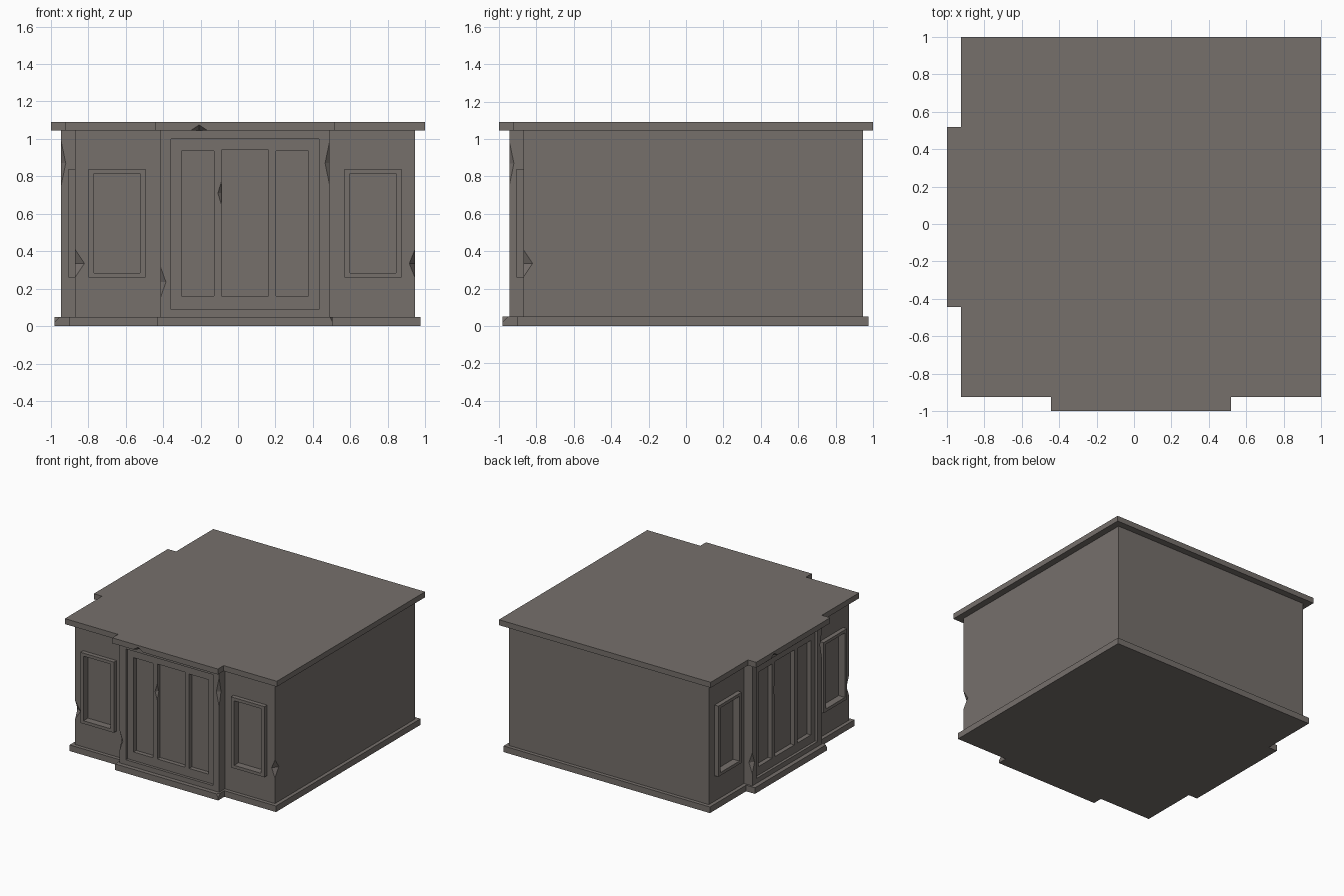
import bpy, bmesh
from mathutils import Vector, Matrix

cube = bpy.data.objects.get("Cube")
if cube:
    bpy.data.objects.remove(cube, do_unlink=True)

CENTRE = Vector((0.0375, 0.0375, 0))       # middle of the square main block
TURNS = (Matrix.Identity(3), Matrix.Rotation(-1.5707963, 3, 'Z'))  # front and left facades

stone = bpy.data.materials.new("warm grey stone")
stone.use_nodes = True
colour = (0.18, 0.16, 0.148, 1)
stone.diffuse_color = colour
stone.node_tree.nodes["Principled BSDF"].inputs["Base Color"].default_value = colour


def finish(name, bm):
    bmesh.ops.recalc_face_normals(bm, faces=bm.faces)
    mesh = bpy.data.meshes.new(name)
    bm.to_mesh(mesh)
    bm.free()
    mesh.materials.append(stone)
    obj = bpy.data.objects.new(name, mesh)
    obj.location = CENTRE
    bpy.context.collection.objects.link(obj)
    return obj


def plan_slab(name, s, h, d, z0, z1):
    """Square of half-size s with a bay of half-width h and reach d on two sides."""
    plan = [(-s, -s), (-h, -s), (-h, -d), (h, -d), (h, -s), (s, -s),
            (s, s), (-s, s), (-s, h), (-d, h), (-d, -h), (-s, -h)]
    bm = bmesh.new()
    face = bm.faces.new([bm.verts.new((x, y, z0)) for x, y in plan])
    up = bmesh.ops.extrude_face_region(bm, geom=[face], use_keep_orig=True)
    moved = [v for v in up["geom"] if isinstance(v, bmesh.types.BMVert)]
    bmesh.ops.translate(bm, verts=moved, vec=(0, 0, z1 - z0))
    return finish(name, bm)


def boxes(name, specs):
    """Boxes (x0, x1, y0, y1, z0, z1) given on the front, repeated on the left facade."""
    bm = bmesh.new()
    for turn in TURNS:
        for x0, x1, y0, y1, z0, z1 in specs:
            new = bmesh.ops.create_cube(bm, size=1)["verts"]
            for v in new:
                p = Vector((x0 + (v.co.x + .5) * (x1 - x0),
                            y0 + (v.co.y + .5) * (y1 - y0),
                            z0 + (v.co.z + .5) * (z1 - z0)))
                v.co = turn @ p
    return finish(name, bm)


def chips(name, specs):
    """Diamond-shaped cutters given as (centre, radii)."""
    bm = bmesh.new()
    for turn in TURNS:
        for centre, radii in specs:
            verts = []
            for axis in range(3):
                for sign in (-1, 1):
                    p = Vector(centre)
                    p[axis] += sign * radii[axis]
                    verts.append(bm.verts.new(turn @ p))
            bmesh.ops.convex_hull(bm, input=verts)
    return finish(name, bm)


def cut(obj, *cutters):
    bpy.context.view_layer.objects.active = obj
    for cutter in cutters:
        mod = obj.modifiers.new("cut", 'BOOLEAN')
        mod.operation = 'DIFFERENCE'
        mod.solver = 'EXACT'
        mod.object = cutter
        bpy.ops.object.modifier_apply(modifier=mod.name)


def both(x0, x1, *rest):
    return [(x0, x1, *rest), (-x1, -x0, *rest)]


# Main masses
base = plan_slab("base_plinth", 0.9375, 0.468, 1.0175, 0, 0.05)
walls = plan_slab("walls", 0.9075, 0.4525, 0.9825, 0.05, 1.045)
roof = plan_slab("roof_slab", 0.9625, 0.48, 1.0375, 1.045, 1.09)

# Raised window surrounds
frames = boxes("window_frames", both(0.532, 0.835, -0.9425, -0.9075, 0.26, 0.84))

# Recesses: entrance field, entrance panels, window openings
field = boxes("entrance_recess_cutter", [(-0.395, 0.395, -1.1, -0.96, 0.09, 1.0)])
panels = boxes("panel_cutter",
               [(-0.125, 0.125, -1.1, -0.925, 0.16, 0.94)]
               + both(0.165, 0.34, -1.1, -0.925, 0.16, 0.935))
openings = boxes("window_cutter", both(0.562, 0.807, -1.0, -0.885, 0.285, 0.815))

# Chipped stone edges
wear = chips("chip_cutter", [
    ((0.4525, -0.9825, 0.87), (0.025, 0.025, 0.12)),
    ((-0.4525, -0.9825, 0.235), (0.03, 0.03, 0.085)),
    ((0.9075, -0.9075, 0.335), (0.03, 0.05, 0.075)),
    ((-0.125, -0.96, 0.71), (0.02, 0.02, 0.065)),
    ((-0.245, -1.0375, 1.045), (0.045, 0.04, 0.03)),
    ((0.468, -1.0175, 0.05), (0.015, 0.03, 0.03)),
])

cut(walls, field, panels, openings, wear)
cut(frames, openings)
cut(base, wear)
cut(roof, wear)
for helper in (field, panels, openings, wear):
    bpy.data.objects.remove(helper, do_unlink=True)
